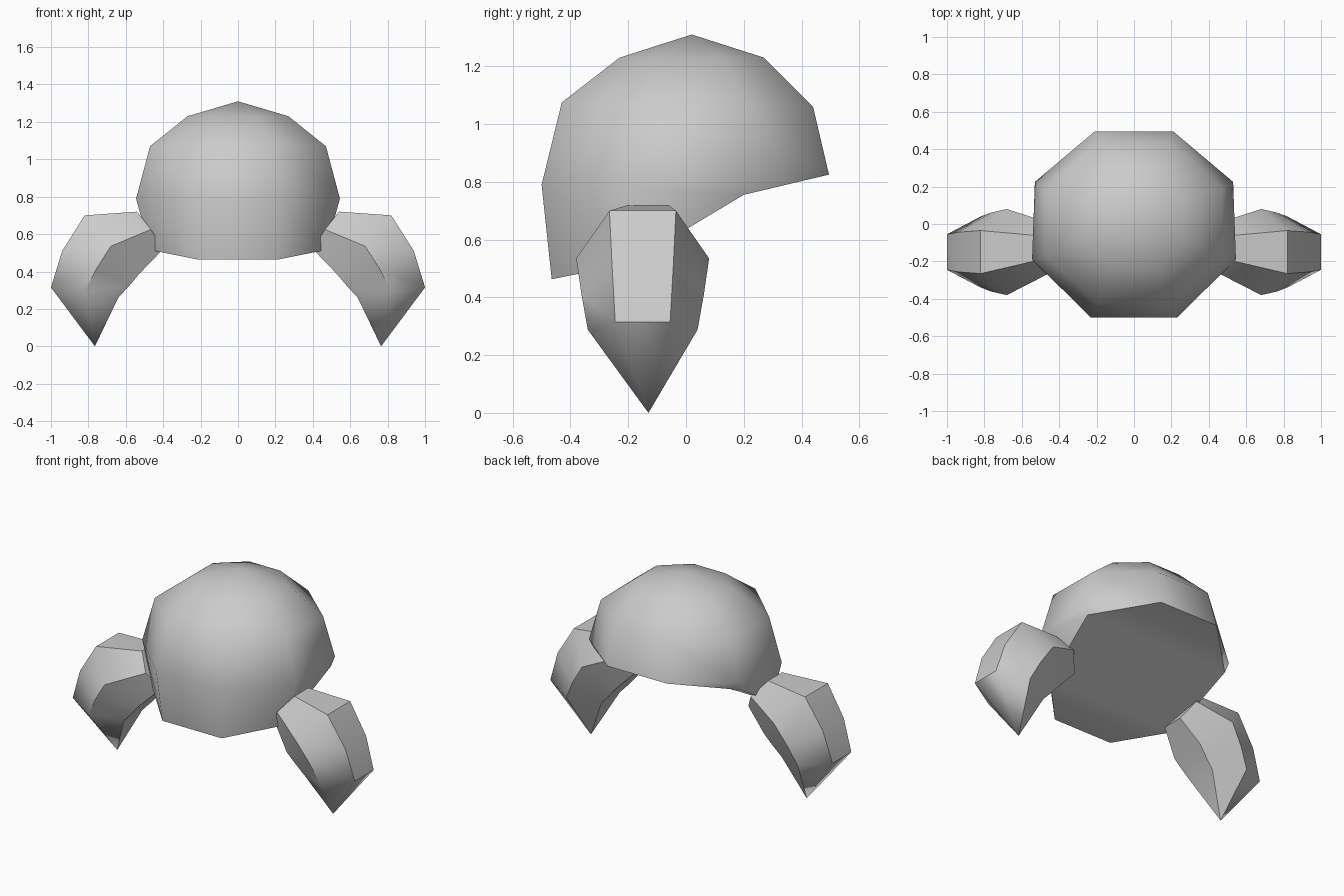
import bpy, bmesh, math

if "Cube" in bpy.data.objects:
    bpy.data.objects.remove(bpy.data.objects["Cube"])


def make_object(name, build):
    bm = bmesh.new()
    build(bm)
    bmesh.ops.remove_doubles(bm, verts=bm.verts, dist=0.0005)
    bmesh.ops.recalc_face_normals(bm, faces=bm.faces)
    mesh = bpy.data.meshes.new(name)
    bm.to_mesh(mesh)
    bm.free()
    ob = bpy.data.objects.new(name, mesh)
    bpy.context.collection.objects.link(ob)
    bpy.ops.object.select_all(action='DESELECT')
    ob.select_set(True)
    bpy.context.view_layer.objects.active = ob
    bpy.ops.object.shade_smooth_by_angle(angle=math.radians(48))
    return ob


def loft(bm, rings):
    # bridge consecutive closed rings of vertices
    for a, b in zip(rings, rings[1:]):
        n = len(a)
        for i in range(n):
            j = (i + 1) % n
            bm.faces.new((a[i], a[j], b[j], b[i]))


def fan(bm, ring, point):
    tip = bm.verts.new(point)
    for i in range(len(ring)):
        bm.faces.new((ring[i], ring[(i + 1) % len(ring)], tip))


def mirrored_ring(bm, half):
    # four right-hand points (front to back) completed on the left
    pts = half + [(-x, y, z) for x, y, z in reversed(half)]
    return [bm.verts.new(p) for p in pts]


# Eight-sided domed shell with a sloping rim and closed underside
def shell(bm):
    halves = [
        [(0.11, -0.23, 1.23), (0.27, -0.09, 1.23), (0.27, 0.13, 1.23), (0.11, 0.27, 1.23)],
        [(0.19, -0.43, 1.075), (0.47, -0.17, 1.07), (0.47, 0.19, 1.065), (0.19, 0.44, 1.06)],
        [(0.23, -0.50, 0.79), (0.545, -0.19, 0.79), (0.53, 0.225, 0.81), (0.21, 0.495, 0.825)],
        [(0.21, -0.465, 0.463), (0.47, -0.20, 0.515), (0.52, 0.20, 0.755), (0.21, 0.495, 0.825)],
    ]
    rings = [mirrored_ring(bm, h) for h in halves]
    fan(bm, rings[0], (0, 0.02, 1.31))
    bmesh.ops.remove_doubles(bm, verts=[], dist=0.0001)
    loft(bm, rings)
    rim = rings[-1]
    for i in range(3):
        bm.faces.new((rim[i], rim[i + 1], rim[6 - i], rim[7 - i]))


# Six-sided claw: (outer xz, middle xz, inner xz, half width, centre y)
def claw(side):
    def build(bm):
        sections = [
            ((0.54, 0.72), (0.465, 0.625), (0.40, 0.52), 0.14, -0.13),
            ((0.82, 0.70), (0.68, 0.535), (0.53, 0.385), 0.23, -0.15),
            ((0.94, 0.51), (0.76, 0.41), (0.58, 0.325), 0.212, -0.15),
            ((1.00, 0.315), (0.82, 0.288), (0.64, 0.26), 0.19, -0.15),
        ]
        rings = []
        for o, m, i, r, cy in sections:
            loop = [(o, r / 2), (m, r), (i, r / 2), (i, -r / 2), (m, -r), (o, -r / 2)]
            rings.append([bm.verts.new((side * p[0], cy + w, p[1])) for p, w in loop])
        loft(bm, rings)
        fan(bm, rings[-1], (side * 0.765, -0.13, 0.0))
        bm.faces.new(rings[0])
    return build


make_object("domed_shell", shell)
make_object("right_claw", claw(1))
make_object("left_claw", claw(-1))
